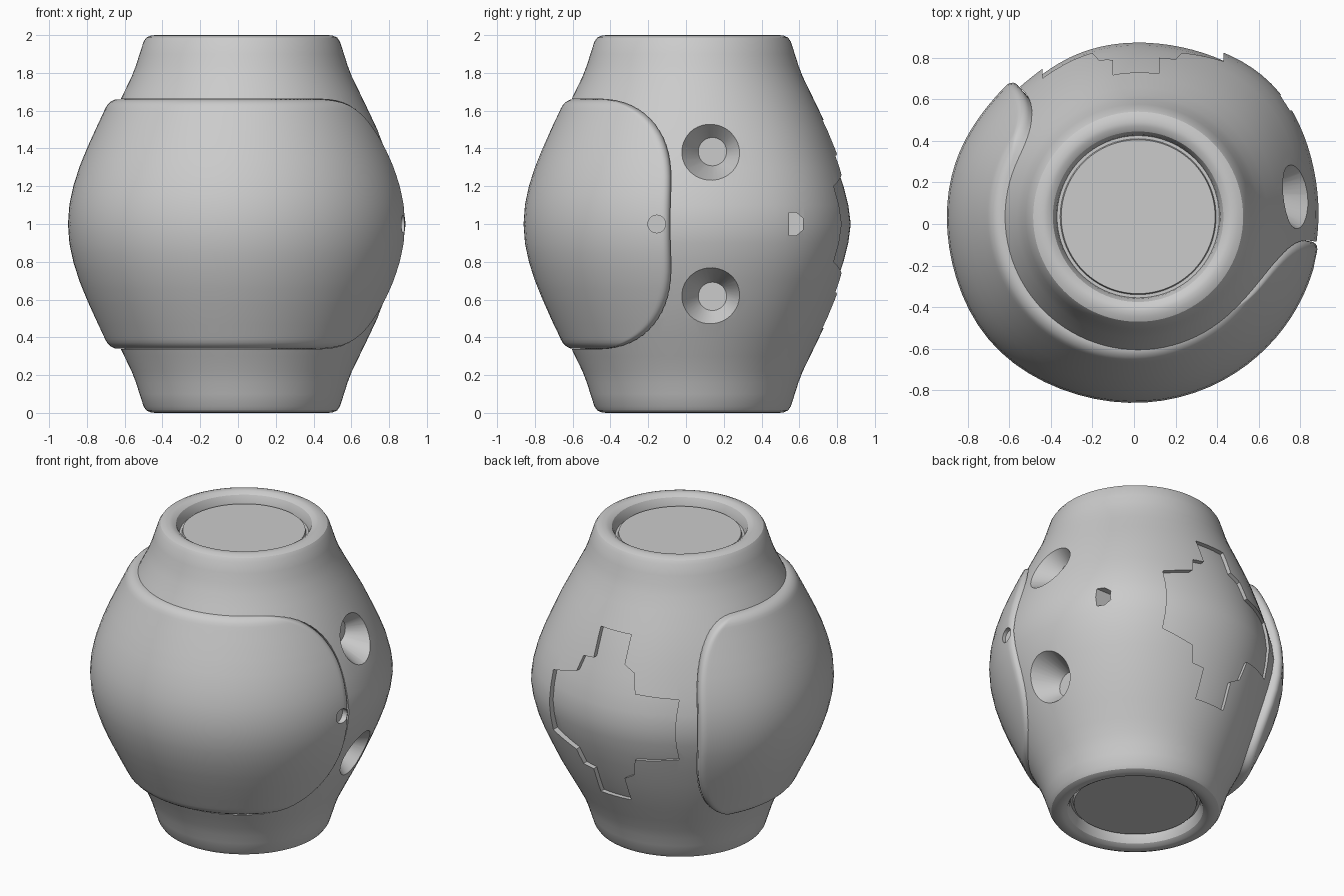
import bpy, bmesh, math
from mathutils import Matrix

if "Cube" in bpy.data.objects:
    bpy.data.objects.remove(bpy.data.objects["Cube"])

CX, CY = 0.02, 0.035          # body axis


def lobe(a, centre, width):
    d = (math.degrees(a) - centre + 180) % 360 - 180
    return math.exp(-(d / width) ** 2)


def finish(name, bm):
    bmesh.ops.recalc_face_normals(bm, faces=bm.faces[:])
    me = bpy.data.meshes.new(name)
    bm.to_mesh(me)
    bm.free()
    ob = bpy.data.objects.new(name, me)
    bpy.context.collection.objects.link(ob)
    return ob


def lathe(name, prof, cx, cy, steps=96):
    """Revolve a profile; the belly is slightly out of round."""
    bm = bmesh.new()
    vs = [bm.verts.new((r, 0, z)) for r, z in prof]
    es = [bm.edges.new(p) for p in zip(vs, vs[1:])]
    bmesh.ops.spin(bm, geom=vs + es, cent=(0, 0, 0), axis=(0, 0, 1),
                   angle=2 * math.pi, steps=steps, use_duplicate=False)
    bmesh.ops.remove_doubles(bm, verts=bm.verts[:], dist=1e-4)
    for v in bm.verts:
        a, r = math.atan2(v.co.y, v.co.x), math.hypot(v.co.x, v.co.y)
        w = min(1, max(0, (r - 0.6) / 0.22))
        k = 1 + w * (0.045 * lobe(a, 45, 25) - 0.025 * lobe(a, 130, 18))
        v.co.x, v.co.y = v.co.x * k + cx, v.co.y * k + cy
    return finish(name, bm)


def prism(name, pts, place, a, b):
    """Extrude a polygon; place(p, q, depth) gives the 3D point."""
    bm = bmesh.new()
    lo = [bm.verts.new(place(p, q, a)) for p, q in pts]
    hi = [bm.verts.new(place(p, q, b)) for p, q in pts]
    bm.faces.new(lo)
    bm.faces.new(hi[::-1])
    for i in range(len(pts)):
        j = (i + 1) % len(pts)
        bm.faces.new((lo[i], lo[j], hi[j], hi[i]))
    return finish(name, bm)


def cone(name, x0, x1, y, z, r0, r1, seg=32, shear=0):
    bm = bmesh.new()
    m = Matrix.Translation(((x0 + x1) / 2, y, z)) @ Matrix.Rotation(math.pi / 2, 4, 'Y')
    bmesh.ops.create_cone(bm, cap_ends=True, segments=seg, radius1=r0, radius2=r1,
                          depth=x1 - x0, matrix=m)
    for v in bm.verts:
        v.co.z += shear * (v.co.x - x0)
    return finish(name, bm)


def cut(ob, *cutters):
    for c in cutters:
        c.hide_render = True
        m = ob.modifiers.new("cut", 'BOOLEAN')
        m.operation, m.solver, m.object = 'DIFFERENCE', 'EXACT', c
    dg = bpy.context.evaluated_depsgraph_get()
    dg.update()
    me = bpy.data.meshes.new_from_object(ob.evaluated_get(dg))
    ob.modifiers.clear()
    ob.data = me
    for c in cutters:
        bpy.data.objects.remove(c)


def smooth(ob, deg=30):
    bpy.ops.object.select_all(action='DESELECT')
    ob.select_set(True)
    bpy.context.view_layer.objects.active = ob
    bpy.ops.object.shade_smooth_by_angle(angle=math.radians(deg))


# Wrap-around panel: a curved rounded rectangle
SHELL_R = [0.90, 0.893, 0.872, 0.84, 0.80, 0.755, 0.708, 0.66]


def shell_radius(h):
    t = min(abs(h) / 0.1, 6.999)
    i = int(t)
    return SHELL_R[i] + (SHELL_R[i + 1] - SHELL_R[i]) * (t - i)


def panel(name, half_h, half_ang, outer, inner, b, nu=64, nv=40):
    bm = bmesh.new()
    grids = ([], [])
    for j in range(nv + 1):
        h = half_h * math.sin(math.pi * (j / nv - 0.5))
        k = min(1, max(0, (abs(h) - (half_h - 0.5)) / 0.5))
        c = 1 - max(0, 1 - k ** 2.7) ** (1 / 2.7)
        a0 = math.radians(241.7 - half_ang + 26 * c)     # left end
        a1 = math.radians(241.7 + half_ang - 45 * c)     # right end
        rows = ([], [])
        for i in range(nu + 1):
            u = math.sin(math.pi * (i / nu - 0.5))
            a = (a0 + a1) / 2 + (a1 - a0) / 2 * u
            e = min((1 - abs(u)) * (a1 - a0) / 2 * 0.85, half_h - abs(h))
            drop = b - math.sqrt(max(0, b * b - (b - e) ** 2)) if e < b else 0
            w = 1 - (h / 0.67) ** 2
            f = 1 + w * (0.02 * lobe(a, 222, 22) - 0.025 * lobe(a, 138, 20))
            for row, r in zip(rows, ((outer(h) - drop) * f, inner(h) * f)):
                row.append(bm.verts.new((r * math.cos(a), 0.04 + r * math.sin(a), 1 + h)))
        grids[0].append(rows[0])
        grids[1].append(rows[1])
    for g in grids:
        for j in range(nv):
            for i in range(nu):
                bm.faces.new((g[j][i], g[j][i + 1], g[j + 1][i + 1], g[j + 1][i]))

    def rim(g):
        return (g[0][:-1] + [r[-1] for r in g[:-1]] + g[-1][:0:-1]
                + [r[0] for r in g[:0:-1]])
    o, n = rim(grids[0]), rim(grids[1])
    for i in range(len(o)):
        j = (i + 1) % len(o)
        bm.faces.new((o[i], o[j], n[j], n[i]))
    return finish(name, bm)


# Barrel body with dished ends, mirrored about mid height
half = [(0, 1.94), (0.37, 1.94), (0.375, 1.92), (0.39, 1.92), (0.395, 1.95),
        (0.41, 1.982), (0.435, 1.998), (0.455, 2.0), (0.48, 1.998), (0.505, 1.987),
        (0.52, 1.965), (0.541, 1.90), (0.56, 1.84), (0.583, 1.78), (0.622, 1.70),
        (0.67, 1.60), (0.717, 1.50), (0.757, 1.40), (0.795, 1.30), (0.828, 1.20),
        (0.853, 1.10), (0.866, 1.0)]
body = lathe("barrel_body", half + [(r, 2 - z) for r, z in half[-2::-1]], CX, CY)

# Stepped recess on the back: outline minus a slightly smaller core
top = [(0.43, 1.2), (0.23, 1.26), (0.2, 1.36), (0.12, 1.37), (0.12, 1.55),
       (-0.1, 1.55), (-0.1, 1.38), (-0.17, 1.34), (-0.2, 1.22), (-0.44, 1.2)]
recess = prism("recess_cutter", top + [(x, 2 - z) for x, z in top[::-1]],
               lambda p, q, d: (p, d, q), 0.3, 1.2)
core_half = [(r - 0.03, z) for r, z in half[14:]]
core = lathe("core_cutter", [(0, 1.7)] + core_half
             + [(r, 2 - z) for r, z in core_half[-2::-1]] + [(0, 0.3)], CX - 0.014, CY)
cut(recess, core)

# Side countersinks, keyed slot and seat for the panel
sinks = [cone("sink_cutter", 0.64, 0.94, 0.14, 1 + s * 0.383, 0.075, 0.268, 40, s * 0.25)
         for s in (-1, 1)]
slot = prism("slot_cutter", [(0.545, 0.94), (0.585, 0.94), (0.62, 0.97),
                             (0.62, 1.03), (0.585, 1.06), (0.545, 1.06)],
             lambda p, q, d: (d, p, q), 0.64, 1.0)
seat = panel("seat_cutter", 0.662, 110.2, lambda h: 1.2, lambda h: 0.60, 0.0)
cut(body, seat, recess, slot, *sinks)
smooth(body)

# Front panel with a small pin hole
shell = panel("front_panel", 0.66, 110, shell_radius,
              lambda h: shell_radius(h) - 0.085, 0.04)
cut(shell, cone("pin_cutter", 0.845, 1.0, -0.155, 1.0, 0.047, 0.047, 24))
smooth(shell, 40)
